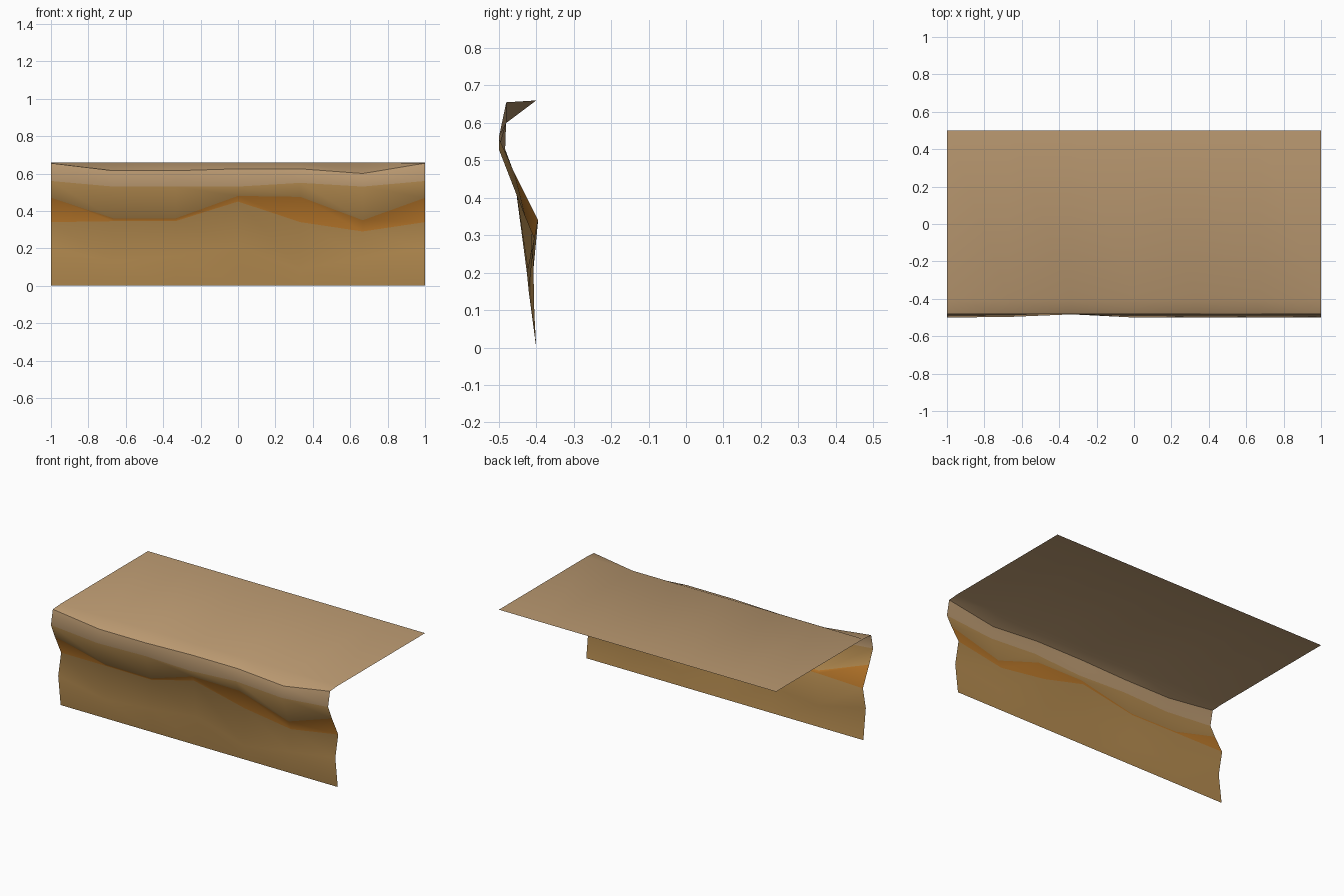
import bpy
import bmesh

cube = bpy.data.objects.get("Cube")
if cube:
    bpy.data.objects.remove(cube, do_unlink=True)


def make_material(name, colour):
    mat = bpy.data.materials.new(name)
    mat.use_nodes = True
    mat.diffuse_color = (*colour, 1)
    mat.node_tree.nodes["Principled BSDF"].inputs["Base Color"].default_value = (*colour, 1)
    return mat


TAN, OCHRE, ORANGE = range(3)
materials = [
    make_material("sandy tan", (0.51, 0.33, 0.17)),
    make_material("ochre rock", (0.46, 0.26, 0.08)),
    make_material("orange rock", (0.52, 0.2, 0.025)),
]

COLUMNS = 7


def level(value):
    return [value] * COLUMNS


def tiling(*inner):
    """Repeat the first value at the far end so neighbouring tiles meet."""
    return [*inner, inner[0]]


# Contour lines from the back of the ledge, over the lip and down the cliff:
# (depth y per column, height z per column, colour of the band below it)
contours = [
    # back edge and start of the rounded lip
    (level(0.5), level(0.66), TAN),
    (level(-0.4), level(0.66), TAN),
    # lip edge
    (level(-0.48), tiling(0.655, 0.615, 0.615, 0.625, 0.625, 0.6), TAN),
    # overhanging bulge
    (tiling(-0.5, -0.497, -0.483, -0.5, -0.5, -0.5),
     tiling(0.56, 0.53, 0.53, 0.53, 0.55, 0.53), OCHRE),
    # top of the recessed seam
    (tiling(-0.46, -0.415, -0.42, -0.47, -0.465, -0.43),
     tiling(0.47, 0.36, 0.36, 0.48, 0.475, 0.35), ORANGE),
    # bottom of the recessed seam
    (tiling(-0.395, -0.405, -0.41, -0.458, -0.41, -0.405),
     tiling(0.34, 0.345, 0.345, 0.45, 0.34, 0.29), OCHRE),
    # swelling of the lower wall
    (tiling(-0.425, -0.415, -0.42, -0.425, -0.405, -0.42),
     tiling(0.2, 0.13, 0.16, 0.2, 0.09, 0.15), OCHRE),
    # foot of the cliff
    (level(-0.4), level(0), OCHRE),
]
LIP = 2

# Skin the contour lines into one open sheet
bm = bmesh.new()
grid = []
for depths, heights, _ in contours:
    grid.append([bm.verts.new((2 * i / (COLUMNS - 1) - 1, y, z))
                 for i, (y, z) in enumerate(zip(depths, heights))])

for row, (upper, lower) in enumerate(zip(grid, grid[1:])):
    for i in range(COLUMNS - 1):
        face = bm.faces.new((upper[i], lower[i], lower[i + 1], upper[i + 1]))
        face.material_index = contours[row][2]
        face.smooth = True

# Keep the lip crisp while the rest shades smoothly
for a, b in zip(grid[LIP], grid[LIP][1:]):
    bm.edges.get((a, b)).smooth = False

mesh = bpy.data.meshes.new("cliff_ledge")
bm.to_mesh(mesh)
bm.free()
for mat in materials:
    mesh.materials.append(mat)
bpy.context.collection.objects.link(bpy.data.objects.new("cliff_ledge", mesh))
